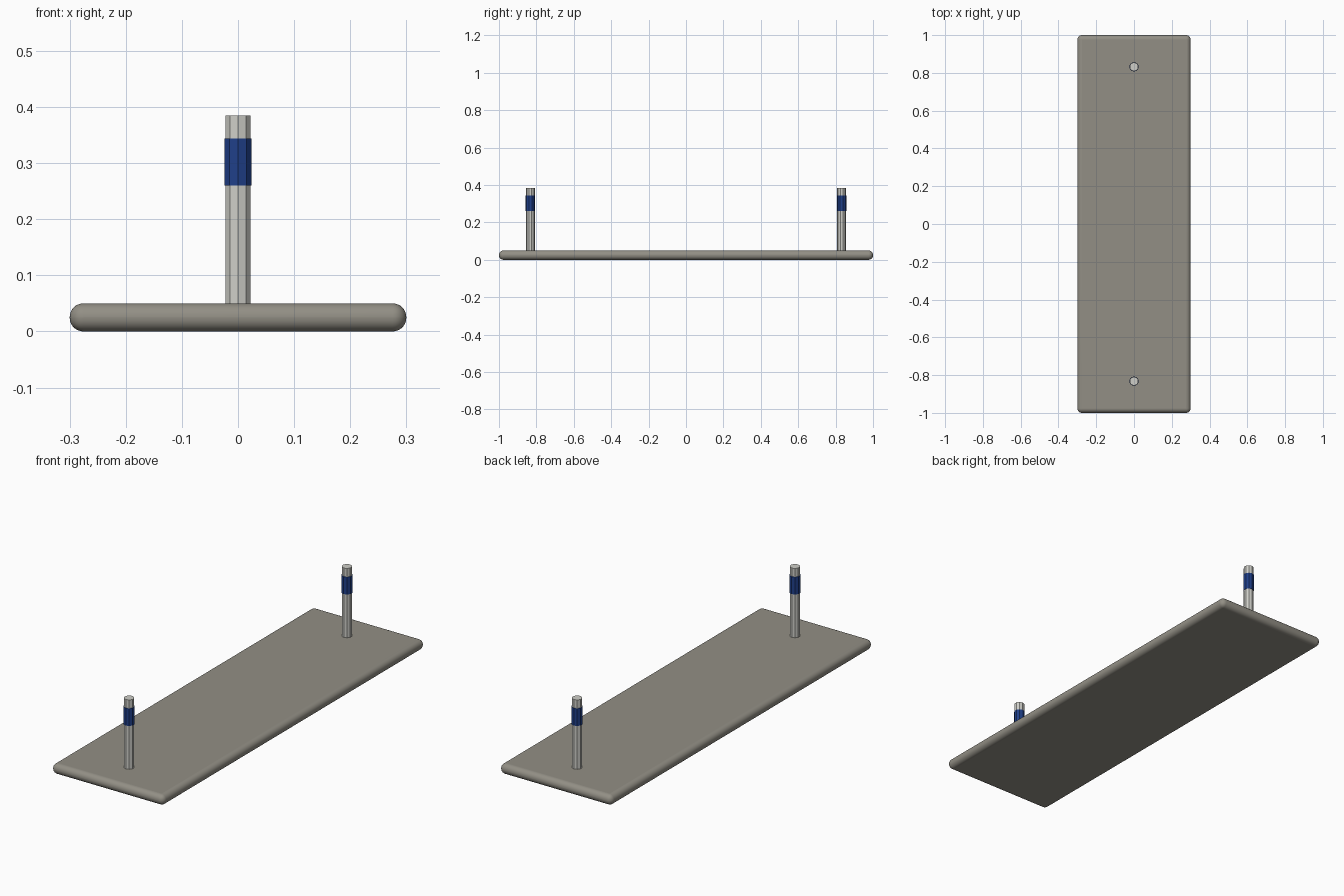
import bpy
import math

if "Cube" in bpy.data.objects:
    bpy.data.objects.remove(bpy.data.objects["Cube"], do_unlink=True)


def make_material(name, color):
    mat = bpy.data.materials.new(name)
    mat.use_nodes = True
    mat.diffuse_color = (*color, 1)
    mat.node_tree.nodes["Principled BSDF"].inputs["Base Color"].default_value = (*color, 1)
    return mat


stone = make_material("warm grey", (0.29, 0.275, 0.235))
metal = make_material("light grey", (0.62, 0.62, 0.58))
blue = make_material("dark blue", (0.014, 0.05, 0.25))


def cylinder(name, radius, bottom, top, y, mat):
    bpy.ops.mesh.primitive_cylinder_add(vertices=10, radius=radius, depth=top - bottom,
                                        location=(0, y, (bottom + top) / 2))
    obj = bpy.context.object
    obj.name = name
    obj.data.materials.append(mat)
    return obj


# Long slab with fully rounded rim
THICK = 0.05
bpy.ops.mesh.primitive_cube_add(size=1, location=(0, 0, THICK / 2))
slab = bpy.context.object
slab.name = "base_slab"
slab.scale = (0.6, 2, THICK)
bpy.ops.object.transform_apply(location=False, rotation=False, scale=True)
slab.data.materials.append(stone)
bevel = slab.modifiers.new("rounded_rim", "BEVEL")
bevel.width = THICK * 0.49
bevel.segments = 8
bpy.ops.object.shade_smooth_by_angle(angle=math.radians(40))

# Post and coloured sleeve near each end
for side, y in (("front", -0.832), ("back", 0.832)):
    cylinder(side + "_post", 0.0235, THICK - 0.01, 0.385, y, metal)
    cylinder(side + "_sleeve", 0.0252, 0.26, 0.344, y, blue)
